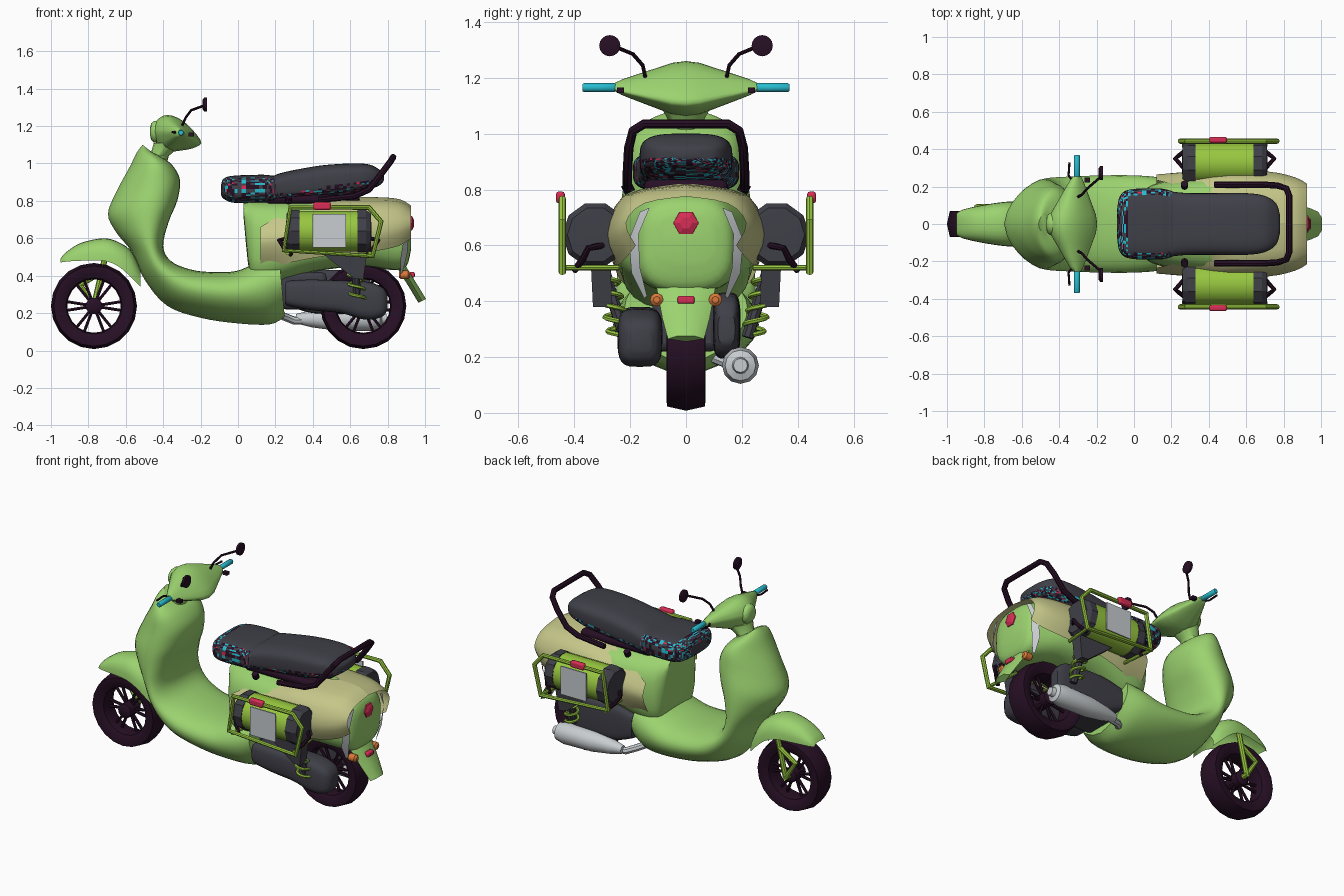
import bpy, bmesh, math, random
from mathutils import Vector

if "Cube" in bpy.data.objects:
    bpy.data.objects.remove(bpy.data.objects["Cube"])
random.seed(4)

COL = {"body_green": (.33, .65, .16), "tan": (.56, .57, .25), "charcoal": (.05, .05, .065),
       "rubber_black": (.02, .005, .018), "lime": (.31, .57, .05), "cyan": (.02, .5, .62),
       "red": (.68, .027, .09), "silver": (.58, .61, .63), "orange": (.7, .19, .04)}
MAT = {}
for k, c in COL.items():
    MAT[k] = bpy.data.materials.new(k)
    MAT[k].diffuse_color = (*c, 1)


def finish(ob, mat, smooth=35):
    if mat:
        ob.data.materials.append(MAT[mat])
    bpy.ops.object.select_all(action='DESELECT')
    ob.select_set(True)
    bpy.context.view_layer.objects.active = ob
    if smooth:
        bpy.ops.object.shade_smooth_by_angle(angle=math.radians(smooth))
    return ob


def loft(name, rings, mat, closed=True, caps=True, smooth=40, loop=False):
    bm = bmesh.new()
    vs = [[bm.verts.new(p) for p in r] for r in rings]
    n = len(rings[0])
    pairs = list(zip(vs, vs[1:])) + ([(vs[-1], vs[0])] if loop else [])
    for a, b in pairs:
        for j in range(n if closed else n - 1):
            k = (j + 1) % n
            bm.faces.new((a[j], a[k], b[k], b[j]))
    if caps and closed and not loop:
        bm.faces.new(vs[0])
        bm.faces.new(vs[-1])
    bmesh.ops.recalc_face_normals(bm, faces=bm.faces)
    me = bpy.data.meshes.new(name)
    bm.to_mesh(me)
    bm.free()
    ob = bpy.data.objects.new(name, me)
    bpy.context.collection.objects.link(ob)
    return finish(ob, mat, smooth)


def spline(st, m=4):
    """Catmull-Rom resampling of station tuples."""
    out = []
    for i in range(len(st) - 1):
        a, b, c, d = (st[min(max(i + k, 0), len(st) - 1)] for k in (-1, 0, 1, 2))
        for s in range(m):
            t = s / m
            out.append([.5 * (2*q + (r-p)*t + (2*p-5*q+4*r-u)*t*t + (3*q-p-3*r+u)*t**3)
                        for p, q, r, u in zip(a, b, c, d)])
    return out + [list(st[-1])]


def pw(v, e):
    return math.copysign(abs(v) ** e, v)


def xsec(x, zb, zt, w, yc=0, n=24, e=.7):
    return [(x, yc + w * pw(math.cos(a), e), (zb+zt)/2 + (zt-zb)/2 * pw(math.sin(a), e))
            for a in (2*math.pi*i/n for i in range(n))]


def tube(name, pts, r, mat, cyclic=False, res=2):
    cu = bpy.data.curves.new(name, 'CURVE')
    cu.dimensions = '3D'
    cu.bevel_depth, cu.bevel_resolution, cu.use_fill_caps = r, res, True
    sp = cu.splines.new('POLY')
    sp.points.add(len(pts) - 1)
    for p, q in zip(sp.points, pts):
        p.co = (*q, 1)
    sp.use_cyclic_u = cyclic
    ob = bpy.data.objects.new(name, cu)
    bpy.context.collection.objects.link(ob)
    finish(ob, mat, 0)
    bpy.ops.object.convert(target='MESH')
    return finish(bpy.context.object, None)


def box(name, c, s, mat, bevel=0):
    bpy.ops.mesh.primitive_cube_add(size=1, location=c)
    ob = bpy.context.object
    ob.name, ob.scale = name, s
    bpy.ops.object.transform_apply(location=False, rotation=False)
    if bevel:
        m = ob.modifiers.new("bevel", 'BEVEL')
        m.width, m.segments = bevel, 2
    return finish(ob, mat)


def lathe(name, c, prof, axis, mat, n=20, loop=False, smooth=40):
    """Revolve (radius, offset) pairs about the x or y axis."""
    rings = []
    for r, o in prof:
        ring = []
        for i in range(n):
            u, v = r * math.cos(2*math.pi*i/n), r * math.sin(2*math.pi*i/n)
            d = (o, u, v) if axis == 'x' else (u, o, v)
            ring.append(Vector(c) + Vector(d))
        rings.append(ring)
    return loft(name, rings, mat, loop=loop, smooth=smooth)


# wheels: tyre, hub, paired spokes
for nm, wx in (("front", -.77), ("rear", .67)):
    c = (wx, 0, .238)
    lathe(nm + "_tyre", c, [(.15, -.05), (.19, -.07), (.215, -.068), (.23, 0), (.215, .068),
                            (.19, .07), (.15, .05), (.143, 0)], 'y', "rubber_black", loop=True)
    lathe(nm + "_hub", c, [(.03, -.06), (.045, -.05), (.045, .05), (.03, .06)], 'y', "rubber_black", 14)
    for i in range(12):
        a = math.pi * (i // 2) / 3 + (.16 if i % 2 else -.16)
        p = [(wx + r*math.cos(a), 0, .238 + r*math.sin(a)) for r in (.035, .155)]
        tube(nm + "_spoke", p, .009, "rubber_black", res=1)

# front mudguard arch
st = [(-.95, .47, .02, .055), (-.92, .475, .05, .075), (-.84, .48, .095, .095), (-.72, .48, .12, .115),
      (-.64, .45, .13, .12), (-.57, .39, .14, .11), (-.52, .34, .09, .09)]
loft("front_mudguard", [[(x, w*pw(math.cos(a), .8), z + h*pw(math.sin(a), .8))
                         for a in (math.pi*i/14 for i in range(15))] for x, z, h, w in spline(st)],
     "body_green", closed=False)
# one-sided fork
for q in ([(-.77, .09, .24), (-.71, .09, .5)], [(-.77, .09, .24), (-.84, .09, .35), (-.73, .09, .42)],
          [(-.77, .03, .24), (-.77, .1, .24)]):
    tube("fork_arm", q, .016, "lime")

# leg shield and floor: each station is outer x z, inner x z, half width
st = [(-.51, 1.10, -.46, 1.06, .05), (-.54, 1.06, -.41, 1.035, .14), (-.58, .98, -.35, .99, .19),
      (-.65, .85, -.31, .91, .21), (-.695, .73, -.325, .8, .23), (-.65, .63, -.37, .69, .24),
      (-.57, .53, -.4, .56, .245), (-.5, .38, -.36, .48, .25), (-.38, .24, -.26, .435, .255),
      (-.2, .175, -.15, .42, .26), (0, .145, -.01, .425, .26), (.17, .14, .1, .47, .25), (.25, .18, .22, .5, .22)]
rings = []
for ox, oz, ix, iz, w in spline(st):
    ring = []
    for i in range(28):
        a = 2 * math.pi * i / 28
        t = ((1 - math.cos(a)) / 2) ** .72
        ring.append((ox + (ix-ox)*t, w * pw(math.sin(a), .85), oz + (iz-oz)*t))
    rings.append(ring)
loft("leg_shield_and_floor", rings, "body_green")

# rear bodywork
st = [(.03, .71, .79, .13), (.06, .42, .8, .18), (.1, .35, .8, .21), (.2, .36, .8, .235), (.4, .42, .8, .25),
      (.65, .45, .805, .245), (.83, .43, .79, .19), (.9, .45, .76, .16), (.925, .54, .71, .1)]
loft("rear_body", [xsec(*s) for s in spline(st)], "body_green")

# tan side cowls meeting over the tail: x then four y z pairs
st = [(.12, .235, .66, .265, .59, .23, .5, .17, .42), (.28, .19, .75, .27, .64, .27, .56, .23, .47),
      (.5, .1, .81, .235, .76, .28, .64, .25, .51), (.72, 0, .82, .21, .78, .28, .64, .24, .53),
      (.86, 0, .81, .18, .775, .25, .66, .21, .56), (.925, 0, .775, .15, .75, .215, .68, .18, .6)]
for s in (-1, 1):
    rows = [[(q[0], s*y, z) for y, z in spline(list(zip(q[1::2], q[2::2])), 3)] for q in spline(st, 3)]
    loft("side_cowl", rows, "tan", closed=False, smooth=30)
    # pale strip beside the tail and rear indicators
    loft("tail_strip", [[(.915, s*.13, .735), (.91, s*.165, .72)], [(.915, s*.17, .64), (.89, s*.205, .62)],
                        [(.905, s*.165, .52), (.87, s*.195, .5)], [(.88, s*.14, .42), (.87, s*.15, .41)]],
         "silver", closed=False)
    lathe("rear_indicator", (.89, s*.105, .405), [(.015, -.03), (.024, -.02), (.024, .02), (.012, .03)], 'x', "orange", 10)
lathe("tail_lamp", (.92, 0, .68), [(.05, -.02), (.045, .01), (.022, .02)], 'x', "red", 6, smooth=0)
loft("rear_mudflap", [[(x - .0, -w, z), (x + .02, -w*.5, z + .01), (x + .02, w*.5, z + .01), (x, w, z), (x - .02, 0, z - .01)]
                      for x, z, w in ((.83, .52, .12), (.89, .42, .1), (.94, .34, .085), (.985, .265, .065))], "body_green")
box("plate_lamp", (.93, 0, .405), (.03, .06, .028), "red", .006)

# seat with stitched pattern on the front pad and lower edge
st = [(-.09, .83, .89, .08), (-.075, .81, .92, .15), (-.02, .79, .935, .185), (.13, .79, .94, .19),
      (.19, .79, .935, .18), (.215, .795, .945, .172), (.3, .8, .965, .165), (.45, .815, .99, .165),
      (.6, .835, 1.0, .165), (.7, .86, .995, .15), (.76, .885, .965, .11), (.78, .91, .945, .05)]
seat = loft("seat", [xsec(*s, n=56, e=.6) for s in spline(st, 7)], "charcoal")
for k in ("rubber_black", "cyan", "red"):
    seat.data.materials.append(MAT[k])
for f in seat.data.polygons:
    x, y, z = f.center
    if (x < .2 and (z < .91 or x < -.03 or abs(y) > .15)) or z < .84 + max(0, x - .2) * .13:
        q = random.random()
        f.material_index = 2 if q < .2 else 3 if q < .24 else 1 if q < .6 else 0
box("seat_mount", (.4, 0, .81), (.5, .3, .05), "rubber_black", .02)

# grab rail
half = [(.43, .21, .805), (.62, .21, .825), (.7, .21, .86), (.77, .205, .95), (.815, .19, 1.01), (.83, .15, 1.035)]
tube("grab_rail", half + [(x, -y, z) for x, y, z in half[::-1]], .017, "rubber_black")

# handlebar cowl: side outline shrinking toward the grips
prof = [(-.46, 1.17), (-.44, 1.225), (-.38, 1.26), (-.29, 1.225), (-.2, 1.125), (-.22, 1.09), (-.3, 1.07), (-.41, 1.07)]
prof = spline(prof + prof[:1], 3)[:-1]
st = [(-.255, .15), (-.23, .28), (-.17, .5), (-.1, .75), (-.05, .93), (0, 1)]
st = st + [(-y, s) for y, s in st[-2::-1]]
loft("handlebar_cowl", [[(-.3 + (x+.3)*s, y, 1.168 + (z-1.168)*s) for x, z in prof] for y, s in st], "body_green", smooth=60)
loft("steering_neck", [[(x + r*math.cos(a), 1.2*r*math.sin(a), z) for a in (math.pi*i/8 for i in range(16))]
                       for x, z, r in ((-.45, .98, .065), (-.42, 1.04, .05), (-.37, 1.11, .08))], "body_green")
lathe("headlamp", (-.44, 0, 1.17), [(.06, .04), (.058, -.01), (.045, -.025), (.02, -.03)], 'x', "body_green", 18)
for s in (-1, 1):
    lathe("grip", (-.305, s*.31, 1.165), [(.013, -.06), (.016, -.055), (.016, .055), (.012, .06)], 'y', "cyan", 12)
    tube("brake_lever", [(-.32, s*.22, 1.165), (-.35, s*.26, 1.168), (-.345, s*.33, 1.168)], .006, "rubber_black")
    box("switch", (-.25, s*.235, 1.155), (.03, .025, .02), "rubber_black")
    tube("mirror_stem", [(-.3, s*.145, 1.2), (-.28, s*.155, 1.245), (-.25, s*.19, 1.285), (-.18, s*.25, 1.31)], .007, "rubber_black")
    lathe("mirror", (-.175, s*.273, 1.315), [(.025, -.014), (.038, -.006), (.038, .008), (.03, .01)], 'x', "rubber_black", 16)

# luggage on both sides
for s in (-1, 1):
    c = (.485, s*.325, .638)
    lathe("bag_roll", c, [(.112, -.17), (.112, .17)], 'x', "lime", 14)
    for e in (-1, 1):
        lathe("bag_end", c, [(.118, e*.155), (.118, e*.2), (.1, e*.225), (.04, e*.228)], 'x', "charcoal", 10, smooth=25)
        tube("bag_strap", [(.485 + e*.2, s*.4, .51), (.485 + e*.24, s*.37, .55), (.485 + e*.265, s*.35, .59), (.485 + e*.22, s*.3, .6)],
             .012, "rubber_black")
        tube("rack_stay", [(.485 + e*.22, s*.44, .52), (.485 + e*.2, s*.24, .52)], .01, "lime")
    fr = [(.28, .765), (.7, .765), (.765, .69), (.72, .505), (.245, .535)]
    tube("rack_frame", [(x, s*.443, z) for x, z in fr], .014, "lime", True)
    box("bag_label", (.487, s*.441, .64), (.18, .008, .18), "silver")
    box("rack_lamp", (.45, s*.45, .772), (.095, .032, .042), "red", .01)
    # bracket, shock absorber and coil
    loft("bracket", [[(.45, y, .52), (.69, y, .52), (.67, y*.98, .38), (.62, y*.97, .385)] for y in (s*.27, s*.34)],
         "charcoal", smooth=0)
    tube("shock_absorber", [(.64, s*.22, .27), (.62, s*.29, .5)], .022, "charcoal")
    tube("shock_spring", [(.64 - .02*t + .04*math.cos(t*25), s*(.24 + .04*t + .038*math.sin(t*25)), .28 + .2*t)
                          for t in (i/48 for i in range(49))], .009, "lime", res=1)
    tube("seat_hook", [(.27, s*.2, .79), (.27, s*.215, .82)], .02, "rubber_black")

# engine cover, engine block, exhaust
st = [(.25, .25, .36, .055), (.28, .235, .375, .07), (.4, .215, .38, .075), (.55, .2, .375, .08),
      (.68, .165, .37, .08), (.77, .18, .34, .07), (.8, .22, .3, .04)]
loft("engine_cover", [xsec(*q, yc=-.165, e=.55) for q in spline(st)], "charcoal")
st = [(.25, .25, .4, .05), (.4, .2, .43, .05), (.65, .2, .42, .045), (.72, .25, .35, .03)]
loft("engine_block", [xsec(*q, yc=.145, e=.5) for q in spline(st)], "charcoal")
box("engine_crank", (.35, 0, .32), (.25, .24, .2), "charcoal", .03)
tube("exhaust_pipe", [(.2, .1, .2), (.25, .15, .18), (.3, .18, .16), (.4, .195, .165)], .022, "silver")
lathe("exhaust_muffler", (.56, .195, .17), [(.025, -.25), (.045, -.17), (.062, -.05), (.066, .15), (.055, .2),
                                            (.03, .21), (.025, .235)], 'x', "silver", 12)

for m in bpy.data.materials:
    if m.users and not m.is_grease_pencil:
        m.use_nodes = True
        m.node_tree.nodes["Principled BSDF"].inputs["Base Color"].default_value = m.diffuse_color
